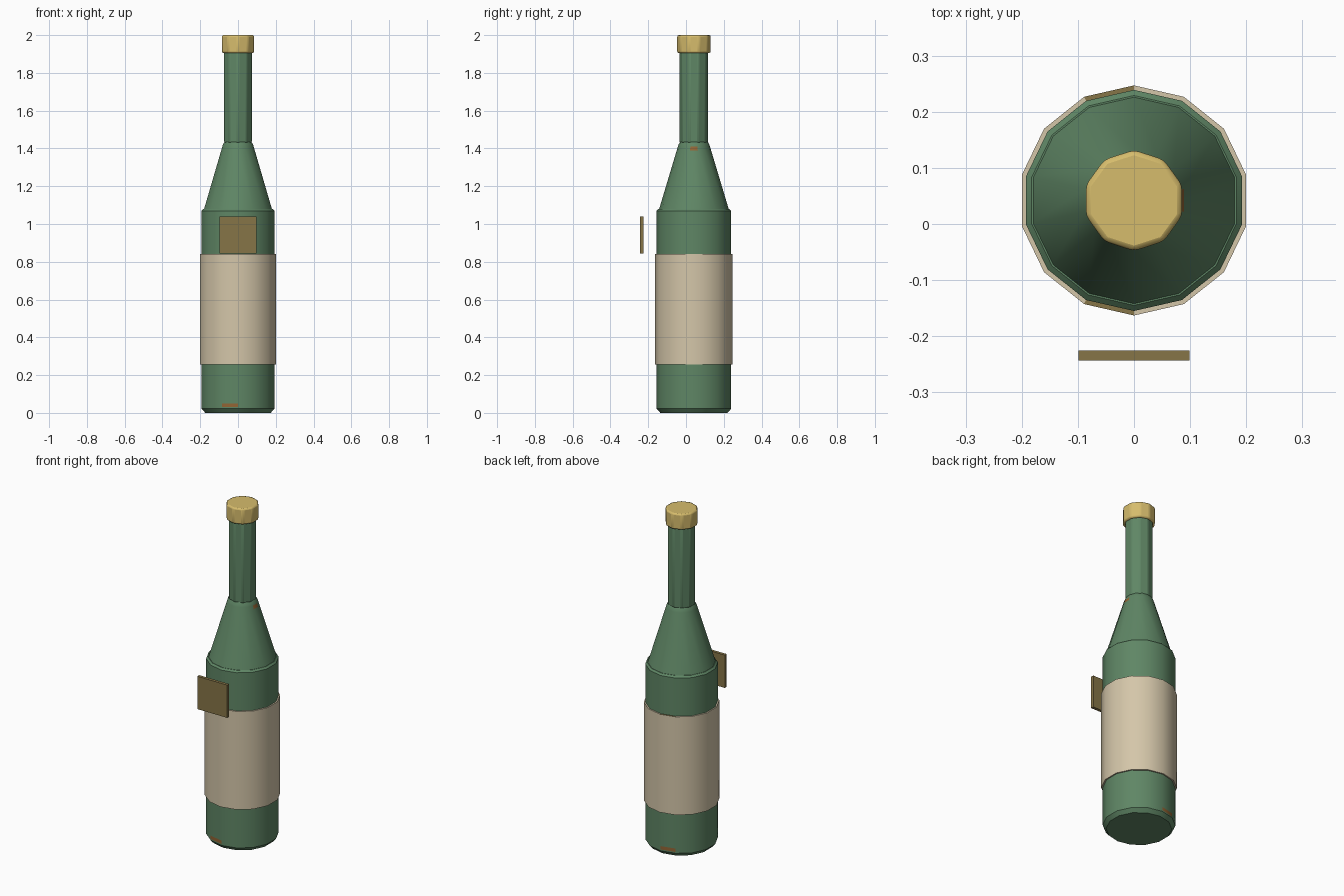
import bpy, bmesh, math
from mathutils import Matrix

if "Cube" in bpy.data.objects:
    bpy.data.objects.remove(bpy.data.objects["Cube"], do_unlink=True)

AXIS_Y = 0.042  # the bottle stands slightly behind the loose plate


def make_material(name, rgb):
    lin = [((c / 255 + 0.055) / 1.055) ** 2.4 for c in rgb] + [1]
    m = bpy.data.materials.new(name)
    m.diffuse_color = lin
    m.use_nodes = True
    m.node_tree.nodes["Principled BSDF"].inputs["Base Color"].default_value = lin
    return m


green = make_material("bottle green", (95, 134, 101))
cream = make_material("label cream", (212, 198, 169))
gold = make_material("cap gold", (214, 188, 108))
olive = make_material("dull olive gold", (134, 117, 71))
rust = make_material("rust brown", (146, 100, 52))


def finish(name, bm, mats, bevel=0):
    bmesh.ops.recalc_face_normals(bm, faces=bm.faces)
    mesh = bpy.data.meshes.new(name)
    bm.to_mesh(mesh)
    bm.free()
    for m in mats:
        mesh.materials.append(m)
    ob = bpy.data.objects.new(name, mesh)
    bpy.context.collection.objects.link(ob)
    bpy.ops.object.select_all(action="DESELECT")
    ob.select_set(True)
    bpy.context.view_layer.objects.active = ob
    bpy.ops.object.shade_smooth_by_angle(angle=math.radians(31))
    if bevel:
        mod = ob.modifiers.new("Bevel", "BEVEL")
        mod.width, mod.segments = bevel, 2
        mod.limit_method = "ANGLE"
        mod.angle_limit = math.radians(30)
    return ob


def lathe(name, profile, sides, mats, tube=False, bevel=0, rule=None):
    """Spin (radius, height) points round the bottle axis."""
    bm = bmesh.new()
    rings = []
    for r, z in profile:
        angles = [2 * math.pi * i / sides for i in range(sides)]
        rings.append([bm.verts.new((r * math.sin(a), AXIS_Y + r * math.cos(a), z)) for a in angles])
    pairs = list(zip(rings, rings[1:]))
    if tube:
        pairs.append((rings[-1], rings[0]))
    else:
        bm.faces.new(rings[0])
        bm.faces.new(rings[-1])
    for low, high in pairs:
        for i in range(sides):
            j = (i + 1) % sides
            bm.faces.new((low[i], low[j], high[j], high[i]))
    if rule:
        for f in bm.faces:
            c = f.calc_center_median()
            f.material_index = int(rule(c.x, c.y - AXIS_Y, c.z))
    return finish(name, bm, mats, bevel)


def plate(name, centre, size, mat, turn=0):
    bm = bmesh.new()
    bmesh.ops.create_cube(bm, size=1, matrix=Matrix.Translation(centre)
                          @ Matrix.Rotation(turn, 4, "Z") @ Matrix.Diagonal((*size, 1)))
    return finish(name, bm, [mat])


# Glass body with rust marks near the base, front and back
lathe("bottle_body",
      [(0.178, 0), (0.197, 0.022), (0.197, 0.03), (0.197, 0.05), (0.197, 1.07), (0.187, 1.08)],
      14, [green, rust],
      rule=lambda x, y, z: 0.03 < z < 0.05 and -0.07 < x < 0 and abs(y) > 0.1)

# Sloped shoulder with a small mark on its left side
lathe("bottle_shoulder",
      [(0.187, 1.07), (0.091, 1.39), (0.085, 1.41), (0.082, 1.42), (0.07, 1.44)],
      14, [green, rust],
      rule=lambda x, y, z: 1.39 < z < 1.41 and x > 0.08)

# Neck and cap
lathe("bottle_neck", [(0.077, 1.43), (0.077, 1.915)], 10, [green], bevel=0.007)
lathe("bottle_cap", [(0.09, 1.905), (0.09, 2.0)], 10, [gold], bevel=0.009)

# Wrapped paper label with dull gold patches on its top rim
lathe("paper_label", [(0.19, 0.255), (0.205, 0.255), (0.205, 0.842), (0.19, 0.842)],
      14, [cream, olive], tube=True,
      rule=lambda x, y, z: z > 0.8 and -0.07 < x < 0)

# Narrow seam strip on the label, and the loose front plate
facet = 2 * math.pi / 7
plate("label_seam", (0.205 * 0.975 * math.sin(facet / 2 * 1.6) + 0.001, -0.097, 0.31),
      (0.016, 0.006, 0.11), olive, turn=math.pi / 2 - facet)
plate("front_plate", (0, -0.2345, 0.943), (0.198, 0.018, 0.196), olive)
